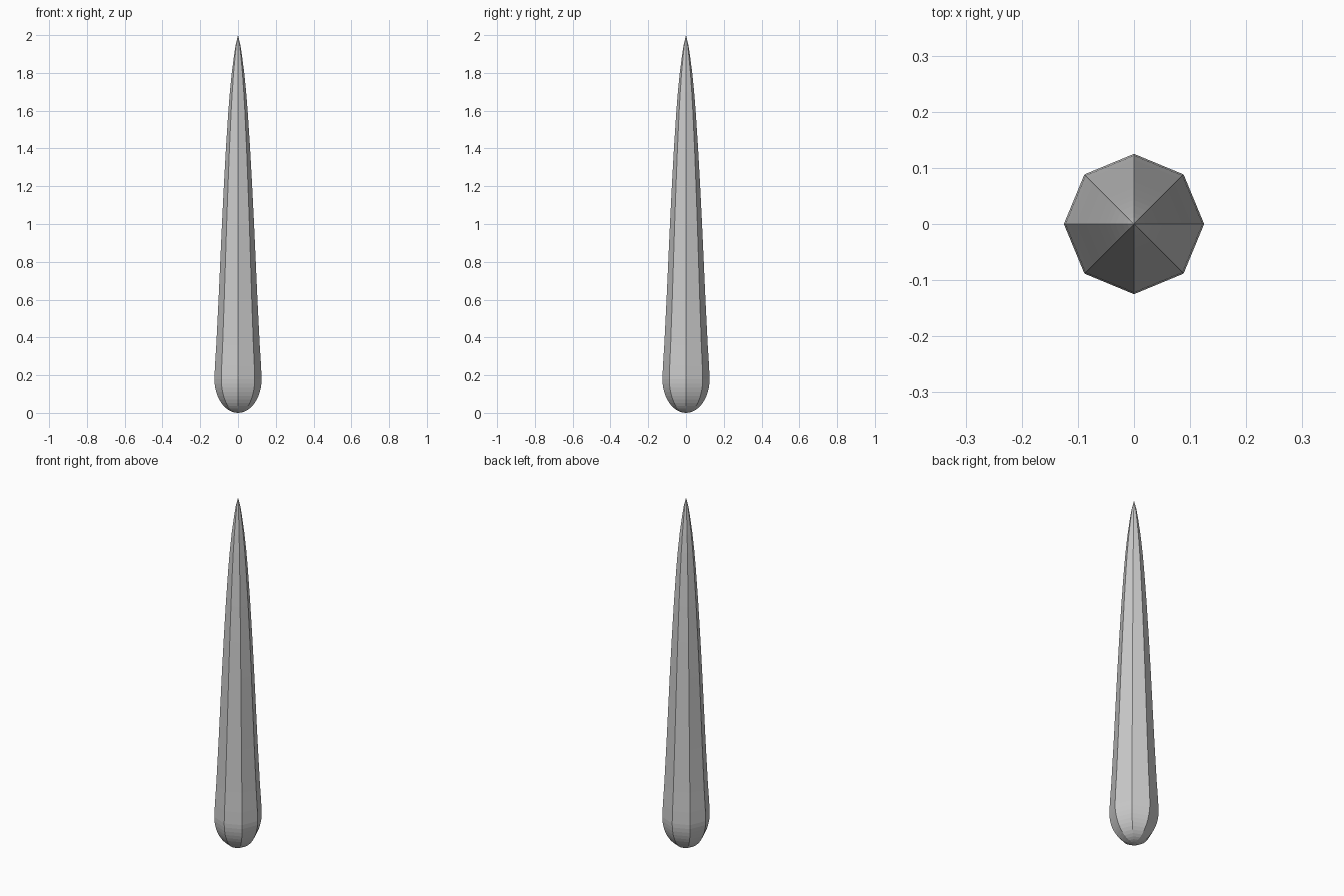
import bpy, bmesh
from math import sin, cos, pi

if "Cube" in bpy.data.objects:
    bpy.data.objects.remove(bpy.data.objects["Cube"])

SIDES = 8
R, H = 0.125, 0.18   # widest radius and its height

# Rounded base: quarter ellipse from the bottom pole to the widest ring
profile = [(R * sin(i * pi / 24), H - H * cos(i * pi / 24)) for i in range(1, 13)]
# Long tapering body
profile += [(0.122, 0.25), (0.115, 0.36), (0.109, 0.48), (0.103, 0.6), (0.094, 0.8),
            (0.085, 1.0), (0.075, 1.2), (0.064, 1.4), (0.051, 1.6),
            (0.043, 1.7), (0.033, 1.8), (0.020, 1.9), (0.012, 1.95)]

bm = bmesh.new()
rings = [[bm.verts.new((r * cos(2 * pi * k / SIDES), r * sin(2 * pi * k / SIDES), z))
          for k in range(SIDES)] for r, z in profile]
base, tip = bm.verts.new((0, 0, 0)), bm.verts.new((0, 0, 2))

# Skin the rings and close both ends to a point
for k in range(SIDES):
    n = (k + 1) % SIDES
    bm.faces.new((base, rings[0][n], rings[0][k]))
    bm.faces.new((tip, rings[-1][k], rings[-1][n]))
    for a, b in zip(rings, rings[1:]):
        bm.faces.new((a[k], a[n], b[n], b[k]))
bmesh.ops.recalc_face_normals(bm, faces=bm.faces)

mesh = bpy.data.meshes.new("tapered_spike")
bm.to_mesh(mesh)
bm.free()
bpy.context.collection.objects.link(bpy.data.objects.new("tapered_spike", mesh))
